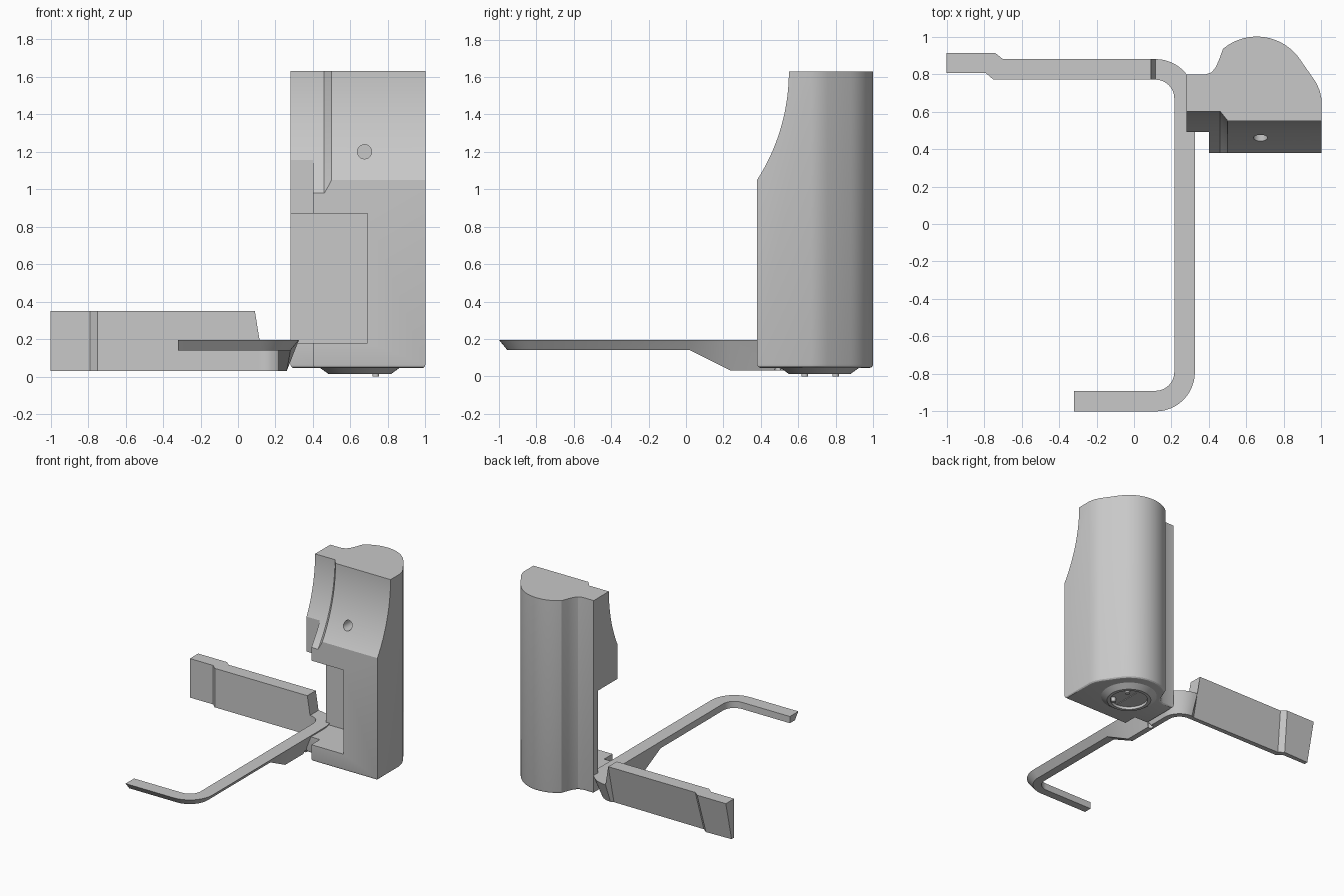
import bpy, bmesh, math
from math import cos, sin, radians, sqrt
from mathutils import Matrix

cube = bpy.data.objects.get("Cube")
if cube:
    bpy.data.objects.remove(cube, do_unlink=True)

grey = bpy.data.materials.new("light grey")
grey.use_nodes = True
COLOUR = (0.58, 0.58, 0.58, 1)
grey.diffuse_color = COLOUR
grey.node_tree.nodes["Principled BSDF"].inputs["Base Color"].default_value = COLOUR


def finish(name, bm):
    bmesh.ops.recalc_face_normals(bm, faces=bm.faces)
    mesh = bpy.data.meshes.new(name)
    bm.to_mesh(mesh)
    bm.free()
    ob = bpy.data.objects.new(name, mesh)
    mesh.materials.append(grey)
    bpy.context.collection.objects.link(ob)
    return ob


def loft(name, rings):
    """Skin matching rings of points and cap both ends."""
    bm = bmesh.new()
    vs = [[bm.verts.new(p) for p in r] for r in rings]
    n = len(rings[0])
    for a, b in zip(vs, vs[1:]):
        for i in range(n):
            j = (i + 1) % n
            bm.faces.new((a[i], a[j], b[j], b[i]))
    bm.faces.new(vs[0])
    bm.faces.new(vs[-1])
    return finish(name, bm)


def box(name, x0, x1, y0, y1, z0, z1):
    return loft(name, [[(x0, y0, z), (x1, y0, z), (x1, y1, z), (x0, y1, z)]
                       for z in (z0, z1)])


def cylinder(name, centre, radius, depth, axis="Z"):
    bm = bmesh.new()
    turn = Matrix.Rotation(radians(90), 4, "X") if axis == "Y" else Matrix()
    bmesh.ops.create_cone(bm, cap_ends=True, segments=24, radius1=radius,
                          radius2=radius, depth=depth,
                          matrix=Matrix.Translation(centre) @ turn)
    return finish(name, bm)


def activate(ob):
    bpy.ops.object.select_all(action="DESELECT")
    ob.select_set(True)
    bpy.context.view_layer.objects.active = ob


def cut(ob, cutter):
    cutter.hide_render = True
    mod = ob.modifiers.new("cut", "BOOLEAN")
    mod.operation, mod.solver, mod.object = "DIFFERENCE", "EXACT", cutter
    activate(ob)
    bpy.ops.object.modifier_apply(modifier=mod.name)
    bpy.data.objects.remove(cutter, do_unlink=True)


def smooth(ob, angle=25):
    activate(ob)
    bpy.ops.object.shade_smooth_by_angle(angle=radians(angle))


# Housing: plan outline with a rounded back, extruded upward
outline = [(0.28, 0.49), (0.40, 0.49), (0.40, 0.38), (1, 0.38), (1, 0.67),
           (0.99, 0.715), (0.97, 0.757)]
outline += [(0.655 + 0.28 * cos(radians(a)), 0.72 + 0.28 * sin(radians(a)))
            for a in range(35, 131, 5)]
outline += [(0.455, 0.88), (0.437, 0.838), (0.415, 0.81), (0.38, 0.797), (0.28, 0.797)]
housing = loft("housing", [[(x, y, z) for x, y in outline] for z in (0.045, 1.63)])

# Rounded bottom rim
bm = bmesh.new()
bm.from_mesh(housing.data)
rim = [e for e in bm.edges if all(v.co.z < 0.1 for v in e.verts)]
bmesh.ops.bevel(bm, geom=rim, offset=0.02, segments=3, profile=0.5, affect="EDGES")
bm.to_mesh(housing.data)
bm.free()


# Concave upper front, set deeper beside the chamfered ridge
def scoop_ring(x, shift):
    zs = [0.9 + 0.73 * i / 28 for i in range(29)]
    ring = [(x, -0.524 + shift + sqrt(1.074 ** 2 - (1.63 - z) ** 2), z) for z in zs]
    return ring + [(x, 0.55 + shift, 1.8), (x, 0, 1.8), (x, 0, 0.9)]


cut(housing, loft("scoop_cutter", [scoop_ring(0.1, 0.05), scoop_ring(0.46, 0.05),
                                   scoop_ring(0.50, 0), scoop_ring(1.2, 0)]))
# Side pocket and small blind hole
cut(housing, box("pocket_cutter", 0.1, 0.69, 0.2, 0.74, 0.18, 0.87))
cut(housing, cylinder("hole_cutter", (0.675, 0.46, 1.2), 0.038, 0.2, "Y"))
smooth(housing)

# Round foot with a recessed centre
rings = []
for r, z in [(0.21, 0.06), (0.21, 0.045), (0.165, 0.013), (0.14, 0.013), (0.14, 0.035)]:
    rings.append([(0.65 + r * cos(math.tau * i / 40), 0.715 + r * sin(math.tau * i / 40), z)
                  for i in range(40)])
smooth(loft("foot_ring", rings))
box("foot_bar", 0.645, 0.655, 0.59, 0.84, 0.03, 0.04)
for i, y in enumerate((0.635, 0.8)):
    smooth(cylinder("foot_pin_%d" % (i + 1), (0.735, y, 0.02), 0.018, 0.04), 40)


# Side panel and hooked arm: one strip with a sloping outer face
def station(inner, outer, low, high, inset):
    dx, dy = inner[0] - outer[0], inner[1] - outer[1]
    k = inset / math.hypot(dx, dy)
    return [(*inner, high), (*outer, high),
            (outer[0] + dx * k, outer[1] + dy * k, low), (*inner, low)]


def bend(cy, start, end, *section):
    out = []
    for i in range(13):
        a = radians(start + (end - start) * i / 12)
        inner, outer = [(0.115 + r * cos(a), cy + r * sin(a)) for r in (0.1, 0.21)]
        out.append(station(inner, outer, *section))
    return out


panel = (0.03, 0.35, 0.075)
thick = (0.03, 0.195, 0.065)
thin = (0.14, 0.195, 0.045)
strip = [station((-1, 0.805), (-1, 0.912), *panel),
         station((-0.79, 0.805), (-0.74, 0.912), *panel),
         station((-0.75, 0.77), (-0.70, 0.88), *panel),
         station((0.09, 0.77), (0.09, 0.88), *panel)]
strip += bend(0.67, 90, 0, *thick)
strip += [station((0.215, 0.24), (0.325, 0.24), *thick),
          station((0.215, 0.02), (0.325, 0.02), *thin)]
strip += bend(-0.79, 0, -90, *thin)
strip.append(station((-0.32, -0.89), (-0.32, -1), *thin))
arm = loft("panel_and_arm", strip)
cut(arm, cylinder("screw_hole_cutter", (0.25, 0.49, 0.02), 0.02, 0.1))
smooth(arm, 20)
